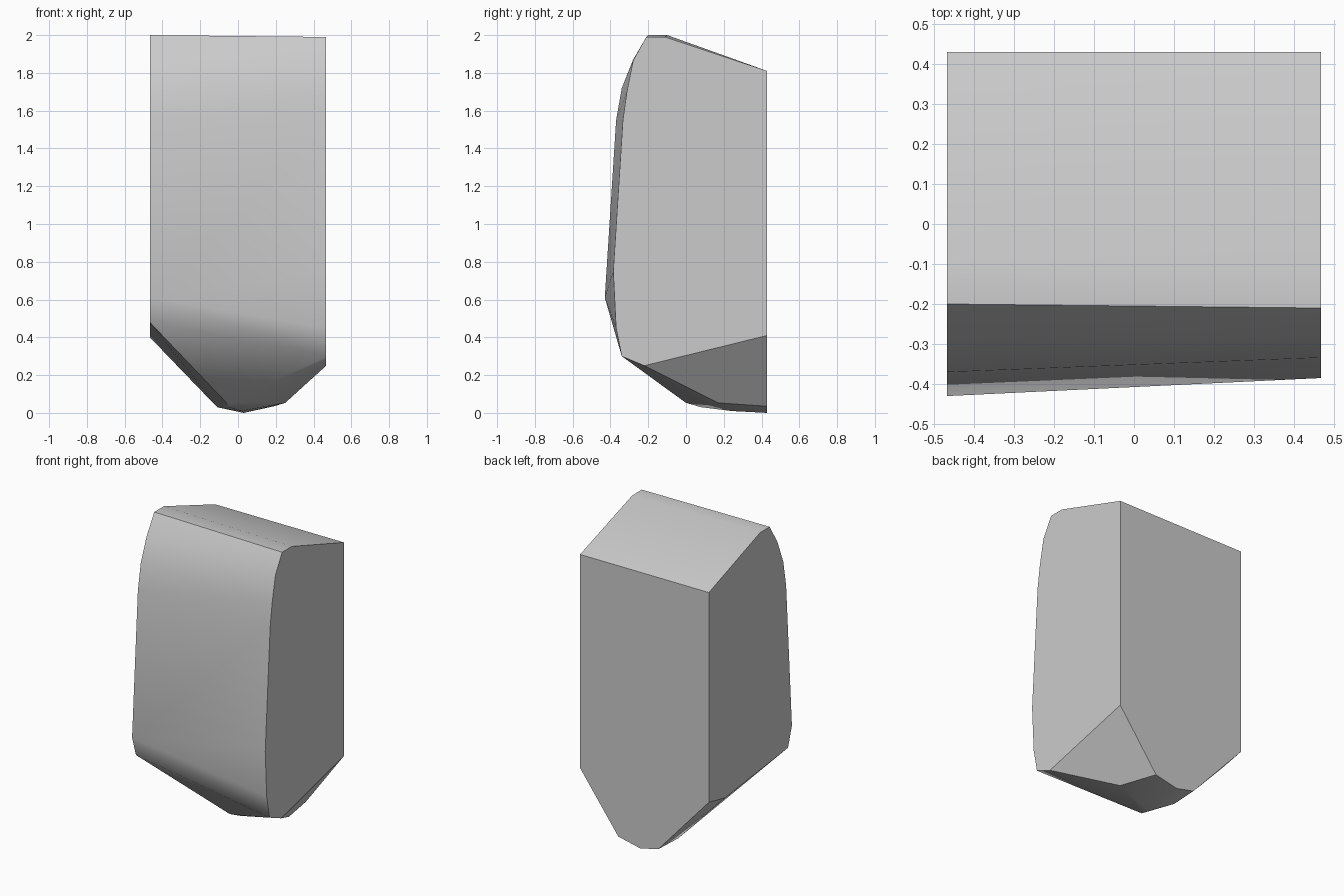
import bpy
import bmesh
import math

# Remove only the default object
default_object = bpy.data.objects.get("Cube")
if default_object:
    bpy.data.objects.remove(default_object, do_unlink=True)

HALF_WIDTH = 0.467
BACK = 0.43


def make_material(name, colour):
    material = bpy.data.materials.new(name)
    material.use_nodes = True
    material.diffuse_color = colour
    shader = next(n for n in material.node_tree.nodes if n.type == 'BSDF_PRINCIPLED')
    shader.inputs["Base Color"].default_value = colour
    return material


def side_profile(x, outline):
    """Place a (y, z) outline on a flat side wall."""
    return [(x, y, z) for y, z in outline]


def convex_block(name, points, material, smooth_angle):
    """Wrap a faceted convex block around its corner points."""
    bm = bmesh.new()
    for point in points:
        bm.verts.new(point)
    hull = bmesh.ops.convex_hull(bm, input=bm.verts)
    unused = {item for key in ("geom_interior", "geom_unused")
              for item in hull[key] if isinstance(item, bmesh.types.BMVert)}
    bmesh.ops.delete(bm, geom=list(unused), context='VERTS')
    # Merge the triangles of the flat walls into single faces
    bmesh.ops.dissolve_limit(bm, angle_limit=math.radians(1),
                             verts=bm.verts, edges=bm.edges)
    bmesh.ops.recalc_face_normals(bm, faces=bm.faces)
    mesh = bpy.data.meshes.new(name)
    bm.to_mesh(mesh)
    bm.free()
    mesh.materials.append(material)
    block = bpy.data.objects.new(name, mesh)
    bpy.context.collection.objects.link(block)
    bpy.ops.object.select_all(action='DESELECT')
    bpy.context.view_layer.objects.active = block
    block.select_set(True)
    bpy.ops.object.shade_smooth_by_angle(angle=math.radians(smooth_angle))
    return block


# Side walls: bulging front, sloping top, straight back
wide_side = side_profile(-HALF_WIDTH, [
    (-0.2, 2), (-0.1, 2), (BACK, 1.81), (BACK, 0.435), (0.26, 0.4),
    (-0.39, 0.48), (-0.43, 0.61), (-0.37, 1.55), (-0.34, 1.72), (-0.28, 1.87)])
narrow_side = side_profile(HALF_WIDTH, [
    (-0.21, 1.99), (-0.11, 1.99), (BACK, 1.81), (BACK, 0.41), (-0.22, 0.25),
    (-0.34, 0.3), (-0.37, 0.45), (-0.385, 0.75), (-0.334, 1.55),
    (-0.313, 1.7), (-0.28, 1.865)])

# Rounded keel: the lower edge of the back wall and the tip ahead of it
back_edge = [(x, BACK, z) for x, z in
             [(0.19, 0.035), (0.03, 0), (-0.1, 0.03)]]
keel_tip = [(0.25, 0.17, 0.053), (0.05, -0.05, 0.09), (-0.06, 0, 0.053),
            (-0.11, 0.24, 0.03), (0.02, 0.24, 0.01), (-0.05, 0.08, 0.03)]

stone_grey = make_material("stone grey", (0.6, 0.6, 0.6, 1))
convex_block("stone_block", wide_side + narrow_side + back_edge + keel_tip,
             stone_grey, 30)
